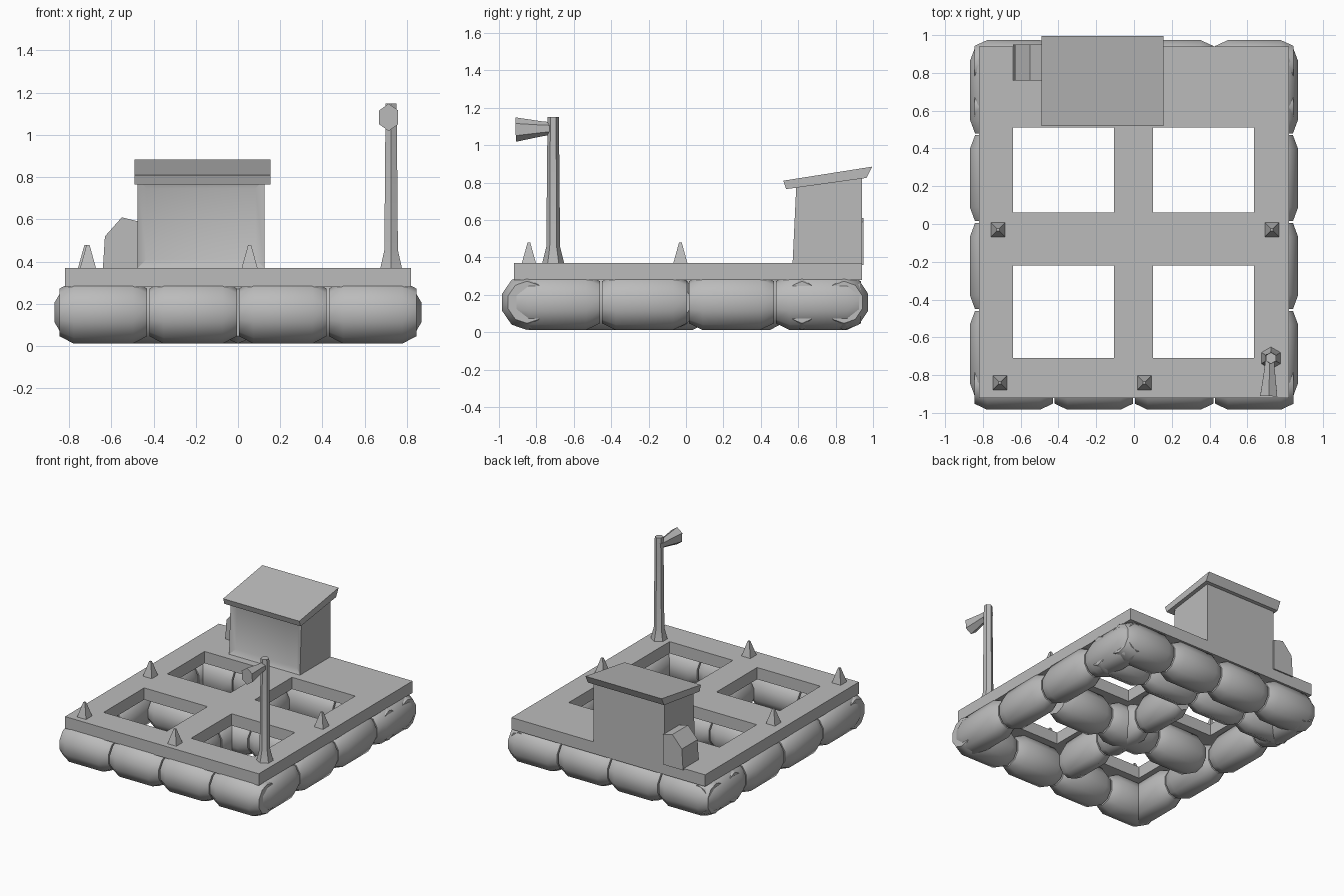
import bpy, bmesh, math
from mathutils import Vector

if "Cube" in bpy.data.objects:
    bpy.data.objects.remove(bpy.data.objects["Cube"])

grey = bpy.data.materials.new("weathered grey")
grey.diffuse_color = (0.5, 0.5, 0.5, 1)
grey.use_nodes = True
grey.node_tree.nodes["Principled BSDF"].inputs["Base Color"].default_value = grey.diffuse_color


def finish(bm, name, angle=50):
    """Turn a bmesh into a smooth-by-angle object."""
    bmesh.ops.recalc_face_normals(bm, faces=bm.faces)
    me = bpy.data.meshes.new(name)
    bm.to_mesh(me)
    bm.free()
    me.materials.append(grey)
    ob = bpy.data.objects.new(name, me)
    bpy.context.collection.objects.link(ob)
    bpy.ops.object.select_all(action='DESELECT')
    ob.select_set(True)
    bpy.context.view_layer.objects.active = ob
    bpy.ops.object.shade_smooth_by_angle(angle=math.radians(angle))
    return ob


def prism(name, profile, axis, a, b, inset=None):
    """Extrude a profile along x (points are y,z) or y (points are x,z)."""
    bm = bmesh.new()
    place = (lambda p, t: (t, p[0], p[1])) if axis == 'x' else (lambda p, t: (p[0], t, p[1]))
    f = bm.faces.new([bm.verts.new(place(p, a)) for p in profile])
    geo = bmesh.ops.extrude_face_region(bm, geom=[f])['geom']
    off = Vector((b - a, 0, 0)) if axis == 'x' else Vector((0, b - a, 0))
    bmesh.ops.translate(bm, vec=off, verts=[g for g in geo if isinstance(g, bmesh.types.BMVert)])
    bmesh.ops.recalc_face_normals(bm, faces=bm.faces)
    if inset:
        front = [f for f in bm.faces if f.normal.y < -0.9]
        bmesh.ops.inset_region(bm, faces=front, thickness=inset[0], depth=-inset[1])
    return finish(bm, name, 30)


def lathe(name, rings, start, direction, sides, wide=1.0, tall=1.0):
    """Rings are (distance, radius) along a direction; capped at both ends."""
    bm = bmesh.new()
    d = Vector(direction).normalized()
    up = Vector((0, 0, 1)) if abs(d.z) < 0.9 else Vector((0, 1, 0))
    side = d.cross(up).normalized()
    up = side.cross(d)
    loops = []
    for t, r in rings:
        c = Vector(start) + d * t
        loops.append([bm.verts.new(c + side * (wide * r * math.cos(w)) + up * (tall * r * math.sin(w)))
                      for w in (2 * math.pi * (i + 0.5) / sides for i in range(sides))])
    for p, q in zip(loops, loops[1:]):
        for i in range(sides):
            j = (i + 1) % sides
            bm.faces.new((p[i], p[j], q[j], q[i]))
    bm.faces.new(loops[0])
    bm.faces.new(loops[-1])
    return finish(bm, name)


# Deck: a grid of planks with four open wells
xs = [-0.82, -0.64, -0.105, 0.10, 0.635, 0.82]
ys = [-0.92, -0.71, -0.22, 0.06, 0.51, 0.94]
bm = bmesh.new()
grid = [[bm.verts.new((x, y, 0.37)) for y in ys] for x in xs]
for i in range(5):
    for j in range(5):
        if not (i in (1, 3) and j in (1, 3)):
            bm.faces.new((grid[i][j], grid[i + 1][j], grid[i + 1][j + 1], grid[i][j + 1]))
geo = bmesh.ops.extrude_face_region(bm, geom=bm.faces[:])['geom']
bmesh.ops.translate(bm, vec=(0, 0, -0.09), verts=[g for g in geo if isinstance(g, bmesh.types.BMVert)])
finish(bm, "deck", 30)


# Floats: rows of barrels under every beam
def float_row(name, start, direction, length, count, width):
    step = length / count
    for k in range(count):
        s = Vector(start) + Vector(direction) * (step * k)
        rings = [(0.005, 0.76), (step * 0.17, 1), (step * 0.83, 1), (step - 0.005, 0.76)]
        lathe(f"{name}_{k + 1}", rings, s, direction, 10, width / 2, 0.148)


float_row("front_float", (-0.85, -0.85, 0.16), (1, 0, 0), 1.70, 4, 0.28)
float_row("rear_float", (-0.85, 0.845, 0.16), (1, 0, 0), 1.70, 4, 0.27)
float_row("rear_inner_float", (-0.85, 0.62, 0.16), (1, 0, 0), 1.70, 4, 0.22)
float_row("middle_float", (-0.64, -0.08, 0.16), (1, 0, 0), 1.28, 3, 0.28)
float_row("centre_float", (0, -0.72, 0.16), (0, 1, 0), 1.24, 3, 0.21)
for sx, label in ((-1, "left"), (1, "right")):
    float_row(label + "_float", (sx * 0.755, -0.92, 0.16), (0, 1, 0), 1.86, 4, 0.24)

# Hut with a recessed front and a sloping roof
prism("hut_walls", [(0.57, 0.37), (0.59, 0.79), (0.94, 0.84), (0.94, 0.37)], 'x', -0.475, 0.125, (0.06, 0.02))
prism("hut_roof", [(0.535, 0.765), (0.52, 0.81), (0.995, 0.885), (0.965, 0.825)], 'x', -0.49, 0.155)

# Tank beside the hut
prism("side_tank", [(-0.64, 0.36), (-0.63, 0.52), (-0.55, 0.61), (-0.47, 0.59), (-0.47, 0.36)], 'y', 0.76, 0.95)

# Mooring posts along the beams
for n, (x, y) in enumerate([(-0.71, -0.84), (0.055, -0.84), (-0.72, -0.03), (0.73, -0.03)]):
    lathe(f"mooring_post_{n + 1}", [(0, 0.055), (0.115, 0.01)], (x, y, 0.365), (0, 0, 1), 4)

# Lamp post with flared foot and lamp facing forward
lathe("lamp_post", [(0, 0.06), (0.09, 0.037), (0.62, 0.032), (0.785, 0.03)],
      (0.725, -0.71, 0.365), (0, 0, 1), 6)
lathe("lamp_head", [(0, 0.03), (0.08, 0.04), (0.22, 0.065)], (0.72, -0.69, 1.09), (-0.03, -1, -0.03), 6, 0.8, 1.0)
